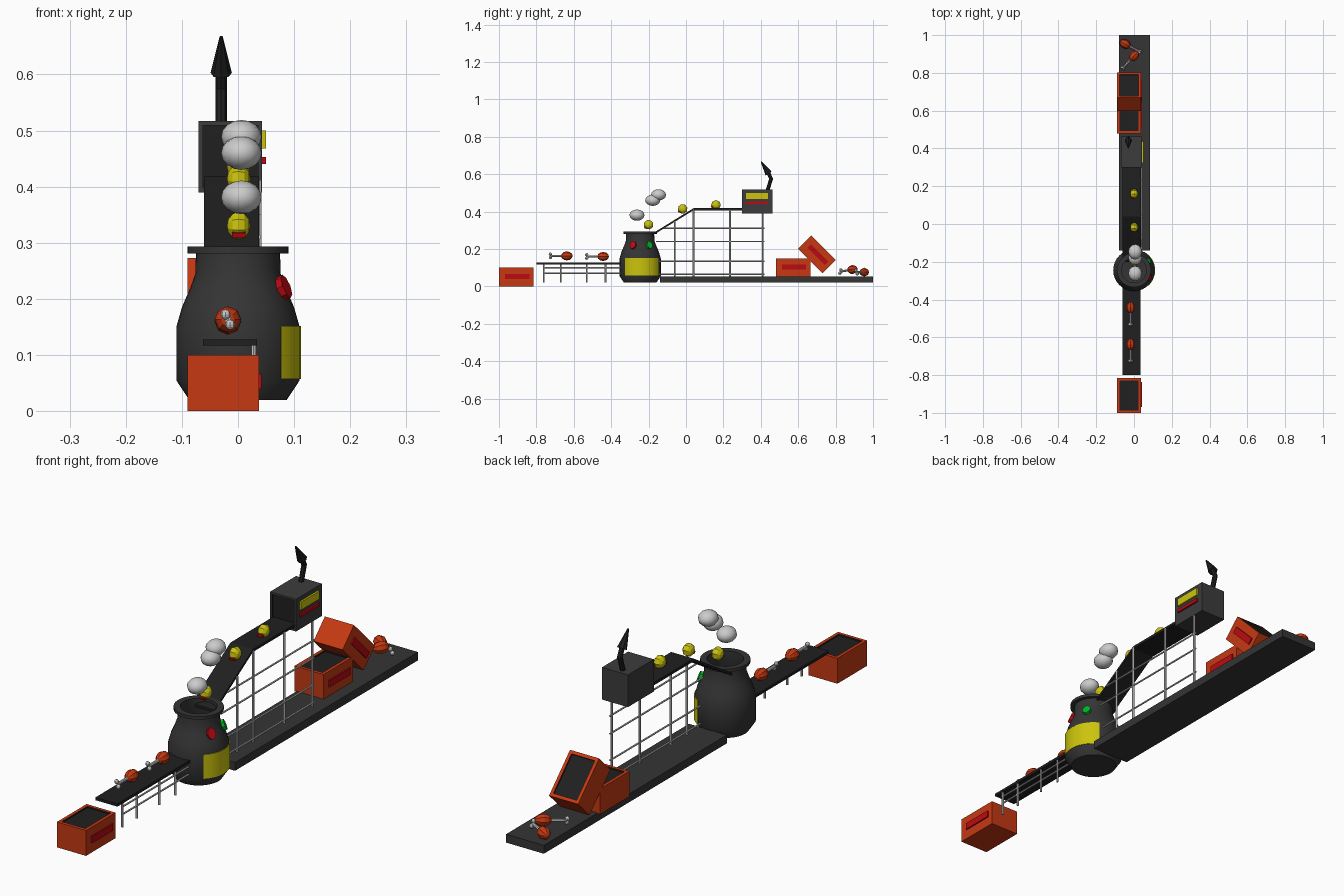
import bpy, bmesh, math
from mathutils import Vector, Matrix

if "Cube" in bpy.data.objects:
    bpy.data.objects.remove(bpy.data.objects["Cube"])


def mat(name, r, g, b):
    m = bpy.data.materials.new(name)
    m.diffuse_color = (r, g, b, 1)
    m.use_nodes = True
    m.node_tree.nodes["Principled BSDF"].inputs["Base Color"].default_value = m.diffuse_color
    return m


BLACK = mat("black", .014, .014, .014)
DARK = mat("charcoal", .035, .035, .035)
ORANGE = mat("orange", .56, .04, .006)
RED = mat("red", .5, .003, .006)
YELLOW = mat("yellow", .6, .55, .004)
GREEN = mat("green", .0, .5, .02)


def finish(name, bm, mats=(), smooth=False):
    bmesh.ops.recalc_face_normals(bm, faces=bm.faces)
    me = bpy.data.meshes.new(name)
    bm.to_mesh(me)
    bm.free()
    for m in mats:
        me.materials.append(m)
    ob = bpy.data.objects.new(name, me)
    bpy.context.collection.objects.link(ob)
    if smooth:
        bpy.ops.object.select_all(action='DESELECT')
        ob.select_set(True)
        bpy.context.view_layer.objects.active = ob
        bpy.ops.object.shade_smooth_by_angle(angle=math.radians(40))
    return ob


def box(name, lo, hi, m=None, opening=None, rim=.018, depth=.006):
    """Box between two corners; opening = direction of an inset dark face."""
    lo, hi = Vector(lo), Vector(hi)
    bm = bmesh.new()
    bmesh.ops.create_cube(bm, size=1)
    for v in bm.verts:
        v.co = Vector(v.co[i] * (hi[i] - lo[i]) for i in range(3))
    if opening:
        d = Vector(opening)
        bm.normal_update()
        f = max(bm.faces, key=lambda f: f.normal.dot(d))
        bmesh.ops.inset_individual(bm, faces=[f], thickness=rim)
        f.material_index = 1
        r = bmesh.ops.extrude_discrete_faces(bm, faces=[f])['faces'][0]
        for v in r.verts:
            v.co -= d * depth
    ob = finish(name, bm, [x for x in (m, BLACK if opening else None) if x])
    ob.location = (lo + hi) / 2
    return ob


def rod(bm, a, b, r1, r2=None, seg=8):
    a, b = Vector(a), Vector(b)
    d = b - a
    M = Matrix.Translation((a + b) / 2) @ d.to_track_quat('Z', 'Y').to_matrix().to_4x4()
    bmesh.ops.create_cone(bm, cap_ends=True, segments=seg, radius1=r1,
                          radius2=r1 if r2 is None else r2, depth=d.length, matrix=M)


def ball(bm, c, s, u=8, v=6, rot=Matrix()):
    M = Matrix.Translation(c) @ rot @ Matrix.Diagonal((*s, 1))
    bmesh.ops.create_uvsphere(bm, u_segments=u, v_segments=v, radius=1, matrix=M)


def belt(name, pts, x0, x1, t=.011):
    """Strip following (y, z) points, extruded across x."""
    prof = pts + [(y, z - t) for y, z in reversed(pts)]
    bm = bmesh.new()
    f = bm.faces.new([bm.verts.new((x0, y, z)) for y, z in prof])
    ex = bmesh.ops.extrude_face_region(bm, geom=[f])['geom']
    for v in ex:
        if isinstance(v, bmesh.types.BMVert):
            v.co.x = x1
    return finish(name, bm, [BLACK])


def frame(name, x, posts, rails, r=.0045):
    """Posts as (y, z0, z1), rails as (z, y0, y1)."""
    bm = bmesh.new()
    for y, z0, z1 in posts:
        rod(bm, (x, y, z0), (x, y, z1), r, seg=6)
    for z, y0, y1 in rails:
        rod(bm, (x, y0, z), (x, y1, z), r * .8, seg=6)
    return finish(name, bm)


def crate(name, centre, tilt=0):
    c = Vector(centre)
    h = Vector((.0635, .0925, .05))
    body = box(name, c - h, c + h, ORANGE, (0, 0, 1))
    lab = box(name + "_label", c + Vector((.06, -.06, -.011)), c + Vector((.0685, .07, .016)), RED)
    R = Matrix.Rotation(tilt, 4, 'X')
    for o in (body, lab):
        o.matrix_world = Matrix.Translation(c) @ R @ Matrix.Translation(o.location - c)


def drumstick(name, c, d):
    c, d = Vector(c), Vector(d).normalized()
    rot = d.to_track_quat('Z', 'X').to_matrix().to_4x4()
    bm = bmesh.new()
    ball(bm, c, (.024, .024, .031), rot=rot)
    finish(name + "_meat", bm, [ORANGE])
    bm = bmesh.new()
    rod(bm, c + d * .02, c + d * .086, .006)
    side = Vector((d.y, -d.x, 0)) * .004 + Vector((0, 0, .009))
    for s in (-1, 1):
        ball(bm, c + d * .088 + side * s, (.009,) * 3)
    finish(name + "_bone", bm)


# pot: turned profile, closed inside
PY = -.245
prof = [(0, .02), (.087, .02), (.11, .055), (.11, .15), (.1, .185), (.085, .22), (.076, .245),
        (.075, .281), (.09, .281), (.09, .293), (.066, .293), (.066, .245), (.09, .185),
        (.1, .15), (.1, .06), (0, .035)]
bm = bmesh.new()
vs = [bm.verts.new((r, 0, z)) for r, z in prof]
es = [bm.edges.new(p) for p in zip(vs, vs[1:])]
bmesh.ops.spin(bm, geom=vs + es, cent=(0, 0, 0), axis=(0, 0, 1), angle=math.tau, steps=32)
bmesh.ops.remove_doubles(bm, verts=bm.verts, dist=1e-5)
finish("pot", bm, [DARK], True).location = (0, PY, 0)

# curved panel on the pot
bm = bmesh.new()
rows = []
for i in range(13):
    a = math.radians(-46 + i * 9)
    rows.append([bm.verts.new((r * math.cos(a), PY + r * math.sin(a), z))
                 for r, z in ((.107, .057), (.112, .057), (.112, .152), (.107, .152))])
for p, q in zip(rows, rows[1:]):
    for k in range(4):
        bm.faces.new((p[k], p[(k + 1) % 4], q[(k + 1) % 4], q[k]))
bm.faces.new(rows[0])
bm.faces.new(rows[-1])
finish("pot_panel", bm, [YELLOW], True)

# pot buttons, lying on the sloping shoulder
for name, m, deg in (("red_button", RED, -25), ("green_button", GREEN, 33)):
    bm = bmesh.new()
    bmesh.ops.create_cone(bm, cap_ends=True, segments=8, radius1=1, radius2=1, depth=.02)
    ob = finish(name, bm, [m])
    M = Matrix.Rotation(math.radians(deg), 4, 'Z') @ Matrix.Translation((.086, 0, .219))
    ob.matrix_world = (Matrix.Translation((0, PY, 0)) @ M @ Matrix.Rotation(math.radians(68), 4, 'Y')
                       @ Matrix.Diagonal((.022, .017, 1, 1)))

# base and belts
box("base", (-.08, -.14, .02), (.085, 1, .053), DARK)
belt("feed_belt", [(-.8, .128), (-.335, .128)], -.062, .034)
belt("ramp_belt", [(-.2, .27), (.04, .418), (.31, .418)], -.061, .037)

# support frames
frame("feed_frame", .028, [(y, .02, .12) for y in (-.76, -.67, -.53, -.43)],
      [(.1, -.76, -.34), (.07, -.76, -.34)])
frame("ramp_frame", .038, [(-.06, .05, .35), (.04, .05, .412), (.235, .05, .412), (.41, .05, .4)],
      [(.31, -.12, .42), (.24, -.16, .42), (.135, -.15, .42), (.065, -.15, .42)])

# oven box with side panels
box("oven", (-.07, .3, .39), (.043, .462, .517), mat("dark_grey", .045, .045, .045),
    (0, -1, 0), .011)
box("oven_yellow_panel", (.04, .322, .468), (.05, .438, .5), YELLOW)
box("oven_red_panel", (.04, .322, .44), (.05, .438, .453), RED)

# bent chimney with a pointed cap
bm = bmesh.new()
path = [(-.03, .435, .51), (-.03, .455, .575), (-.03, .438, .612)]
for a, b in zip(path, path[1:]):
    rod(bm, a, b, .01)
ball(bm, path[1], (.01, .01, .01))
rod(bm, (-.03, .442, .603), (-.03, .402, .667), .019, .003)
finish("chimney", bm, [BLACK])

# crates
crate("front_crate", (-.0265, -.9075, .05))
crate("rear_crate", (-.0265, .5725, .1))
crate("tilted_crate", (-.0265, .7, .172), math.radians(-45))

# drumsticks
drumstick("drumstick_1", (-.018, -.637, .163), (0, -1, 0))
drumstick("drumstick_2", (-.018, -.443, .16), (0, -1, 0))
drumstick("drumstick_3", (.0, .89, .09), (-.55, -.6, -.1))
drumstick("drumstick_4", (-.047, .953, .076), (.85, -.45, 0))

# wrapped pieces on the ramp
for i, (y, z, t) in enumerate(((-.2, .33, .3), (-.018, .414, .25), (.16, .435, 0))):
    R = Matrix.Rotation(t, 4, 'X')
    bm = bmesh.new()
    ball(bm, (0, 0, 0), (.026, .026, .021), rot=Matrix.Rotation(math.pi / 2, 4, 'Y'))
    ob = finish(f"wrapped_piece_{i + 1}", bm, [YELLOW])
    tag = box(f"wrapped_piece_{i + 1}_tag", (-.012, -.027, -.014), (.012, -.015, -.005), RED)
    ob.matrix_world = Matrix.Translation((0.001, y, z)) @ R
    tag.matrix_world = ob.matrix_world @ Matrix.Translation(tag.location)

# steam puffs
for i, (y, z) in enumerate(((-.262, .381), (-.178, .46), (-.147, .489))):
    bm = bmesh.new()
    ball(bm, (.006, y, z), (.036, .04, .03), 12, 8)
    finish(f"steam_{i + 1}", bm, (), True)
